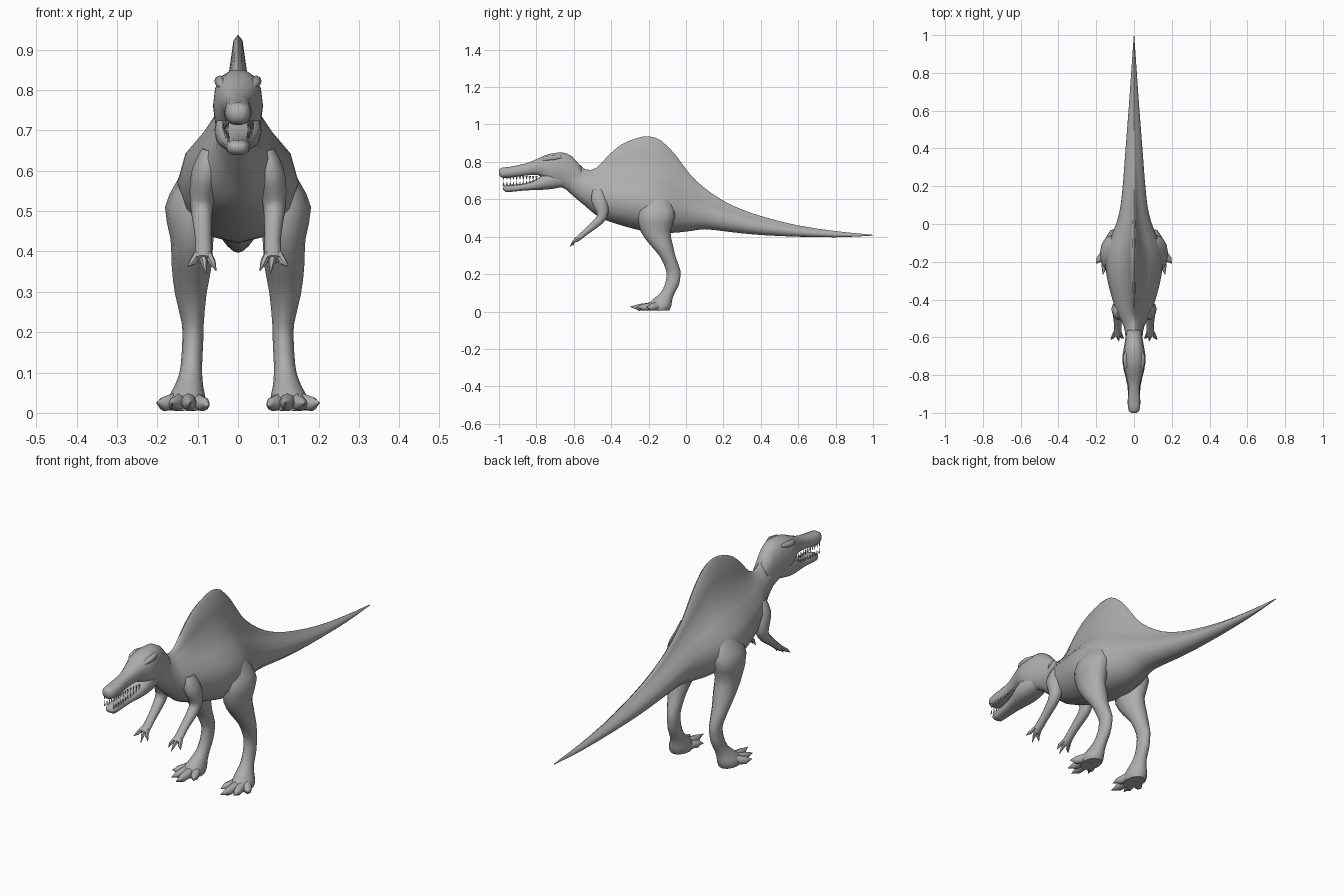
import bpy, bmesh, math
from mathutils import Vector

skin = bpy.data.materials.new("grey_skin")
skin.diffuse_color = (0.42, 0.42, 0.42, 1)


def finish(name, bm, mirror=False, angle=50):
    bmesh.ops.remove_doubles(bm, verts=bm.verts, dist=0.0002)
    bmesh.ops.recalc_face_normals(bm, faces=bm.faces)
    me = bpy.data.meshes.new(name)
    bm.to_mesh(me)
    bm.free()
    ob = bpy.data.objects.new(name, me)
    bpy.context.collection.objects.link(ob)
    me.materials.append(skin)
    if mirror:
        ob.modifiers.new("mirror", 'MIRROR').use_mirror_merge = False
    bpy.ops.object.select_all(action='DESELECT')
    ob.select_set(True)
    bpy.context.view_layer.objects.active = ob
    bpy.ops.object.shade_smooth_by_angle(angle=math.radians(angle))
    return ob


def skin_rings(bm, rings):
    vs = [[bm.verts.new(p) for p in r] for r in rings]
    n = len(vs[0])
    for a, b in zip(vs, vs[1:]):
        for i in range(n):
            bm.faces.new((a[i], a[(i + 1) % n], b[(i + 1) % n], b[i]))
    bm.faces.new(vs[0])
    bm.faces.new(vs[-1])


def refine(rows):
    """Insert a smooth in-between section after each given one."""
    out = []
    for i in range(len(rows) - 1):
        p, a, b, c = rows[max(i - 1, 0)], rows[i], rows[i + 1], rows[min(i + 2, len(rows) - 1)]
        out += [a, tuple((9 * (u + v) - s - t) / 16 for s, u, v, t in zip(p, a, b, c))]
    return out + [rows[-1]]


def tube(bm, rows, n=10, axes=None, power=1.0):
    """Loft elliptical sections (x, y, z, half width, half depth) along a path."""
    pts = [Vector(r[:3]) for r in rows]
    rings = []
    for i, r in enumerate(rows):
        if axes:
            side, up = Vector(axes[0]), Vector(axes[1])
        else:
            t = (pts[min(i + 1, len(pts) - 1)] - pts[max(i - 1, 0)]).normalized()
            side = (Vector((1, 0, 0)) - t * t.x).normalized()
            up = t.cross(side)
        ring = []
        for k in range(n):
            c, s = math.cos(2 * math.pi * k / n), math.sin(2 * math.pi * k / n)
            c = math.copysign(abs(c) ** power, c)
            s = math.copysign(abs(s) ** power, s)
            ring.append(pts[i] + side * c * r[3] + up * s * r[4])
        rings.append(ring)
    skin_rings(bm, rings)


def jaw(bm, rows, power):
    """Loft upright sections (y, bottom, top, half width)."""
    tube(bm, [(0, y, (b + t) / 2, w, (t - b) / 2) for y, b, t, w in refine(rows)],
         14, ((1, 0, 0), (0, 0, 1)), power)


# Torso, sail, neck and tail: (y, belly, back, sail top, half width)
body = [
    (-.66, .67, .80, .825, .042), (-.60, .615, .79, .815, .045),
    (-.54, .565, .745, .76, .055), (-.48, .515, .735, .768, .088),
    (-.42, .485, .735, .83, .108), (-.35, .462, .735, .89, .128),
    (-.27, .44, .735, .925, .146), (-.20, .425, .73, .937, .150),
    (-.13, .42, .715, .912, .142), (-.05, .422, .68, .83, .115),
    (.02, .43, .65, .735, .088), (.10, .44, .605, .66, .071),
    (.20, .43, .56, .592, .06), (.30, .418, .525, .545, .052),
    (.42, .408, .49, .505, .043), (.60, .40, .452, .46, .029),
    (.80, .397, .426, .43, .015), (.93, .402, .415, .417, .006),
    (1.0, .406, .409, .41, .001)]
rings = []
for y, b, t, top, w in refine(body):
    h = t - b
    half = [(.5, b + .06 * h), (.86, b + .23 * h), (1, b + .47 * h), (.87, b + .70 * h),
            (.56, b + .88 * h), (.29, t + .12 * (top - t)), (.16, t + .5 * (top - t)),
            (.075, t + .93 * (top - t))]
    rings.append([(0, y, b)] + [(u * w, y, z) for u, z in half] + [(0, y, top)]
                 + [(-u * w, y, z) for u, z in reversed(half)])
bm = bmesh.new()
skin_rings(bm, rings)
finish("body_and_tail", bm)

# Skull with long snout
bm = bmesh.new()
jaw(bm, [(-1.0, .733, .757, .015), (-.985, .715, .769, .029), (-.94, .714, .775, .034),
         (-.89, .722, .785, .030), (-.84, .728, .798, .034), (-.79, .728, .82, .046),
         (-.75, .70, .838, .058), (-.71, .675, .848, .062), (-.66, .66, .852, .055),
         (-.61, .632, .832, .046), (-.56, .61, .775, .040)], .85)
finish("skull", bm)

# Lower jaw
bm = bmesh.new()
jaw(bm, [(-.978, .652, .665, .014), (-.96, .638, .676, .027), (-.91, .642, .680, .031),
         (-.86, .647, .686, .035), (-.81, .649, .704, .045), (-.77, .650, .728, .055),
         (-.72, .654, .75, .058), (-.66, .665, .75, .045)], .8)
finish("lower_jaw", bm)

# Teeth in both jaws
bm = bmesh.new()
for i in range(11):
    y = -.975 + i * .0175
    for base, tip, x in ((.724, .699 + .004 * (i % 2), .025),
                         (.672 + max(0, i - 5) * .004, .697 + max(0, i - 5) * .003, .024)):
        x += max(0, i - 6) * .003
        a = [Vector((x + .004 * math.cos(q), y + .006 * math.sin(q), base))
             for q in (0, 1.57, 3.14, 4.71)]
        v = [bm.verts.new(p) for p in a]
        apex = bm.verts.new((x, y, tip))
        bm.faces.new(v)
        for k in range(4):
            bm.faces.new((v[k], v[(k + 1) % 4], apex))
finish("teeth", bm, True, 20)

# Brow ridges over the eyes
bm = bmesh.new()
tube(bm, [(.032, -.775, .805, .006, .006), (.042, -.745, .817, .014, .013),
          (.045, -.705, .822, .014, .014), (.036, -.665, .825, .008, .008)], 8)
finish("brow", bm, True)

# Hind legs
bm = bmesh.new()
leg = [(.085, -.16, .64, .03, .05), (.098, -.16, .575, .053, .088),
       (.118, -.158, .51, .063, .10), (.114, -.163, .43, .053, .08),
       (.115, -.133, .36, .049, .062), (.117, -.098, .295, .039, .042),
       (.112, -.068, .22, .027, .038), (.112, -.068, .18, .026, .037),
       (.114, -.077, .14, .026, .038), (.117, -.098, .10, .028, .038),
       (.122, -.125, .065, .036, .052), (.128, -.145, .03, .048, .066),
       (.128, -.15, .006, .042, .06)]
tube(bm, refine(leg), 12, ((1, 0, 0), (0, 1, 0)))
finish("hind_leg", bm, True, 60)

# Toes with pointed claws
bm = bmesh.new()
for tx, ty, tz in ((.202, -.21, .025), (.165, -.268, .022), (.118, -.30, .026), (.072, -.235, .016)):
    sx, sy = .128 + (tx - .128) * .25, -.145
    rows = [(sx + (tx - sx) * f, sy + (ty - sy) * f, z, r, q) for f, z, r, q in
            ((0, .03, .022, .026), (.4, .026, .02, .02), (.68, .022, .017, .018),
             (.8, .024, .01, .011), (1, tz, .001, .001))]
    tube(bm, rows, 8)
finish("toes", bm, True)

# Forelimbs
bm = bmesh.new()
arm = [(.068, -.47, .65, .022, .03), (.08, -.465, .60, .034, .045),
       (.088, -.45, .55, .032, .038), (.090, -.45, .505, .027, .028),
       (.088, -.485, .467, .023, .022), (.086, -.53, .43, .020, .017),
       (.086, -.565, .40, .021, .015), (.087, -.59, .38, .022, .013)]
tube(bm, refine(arm), 10)
finish("forelimb", bm, True, 60)

# Fingers with claws
bm = bmesh.new()
for sx, tx, ty, tz in ((.074, .054, -.605, .352), (.088, .080, -.622, .345), (.101, .124, -.612, .362)):
    tube(bm, [(sx, -.575, .393, .010, .010), ((sx + tx) / 2, -.60, .374, .009, .009),
              (tx, ty, tz, .001, .001)], 6)
finish("fingers", bm, True)
